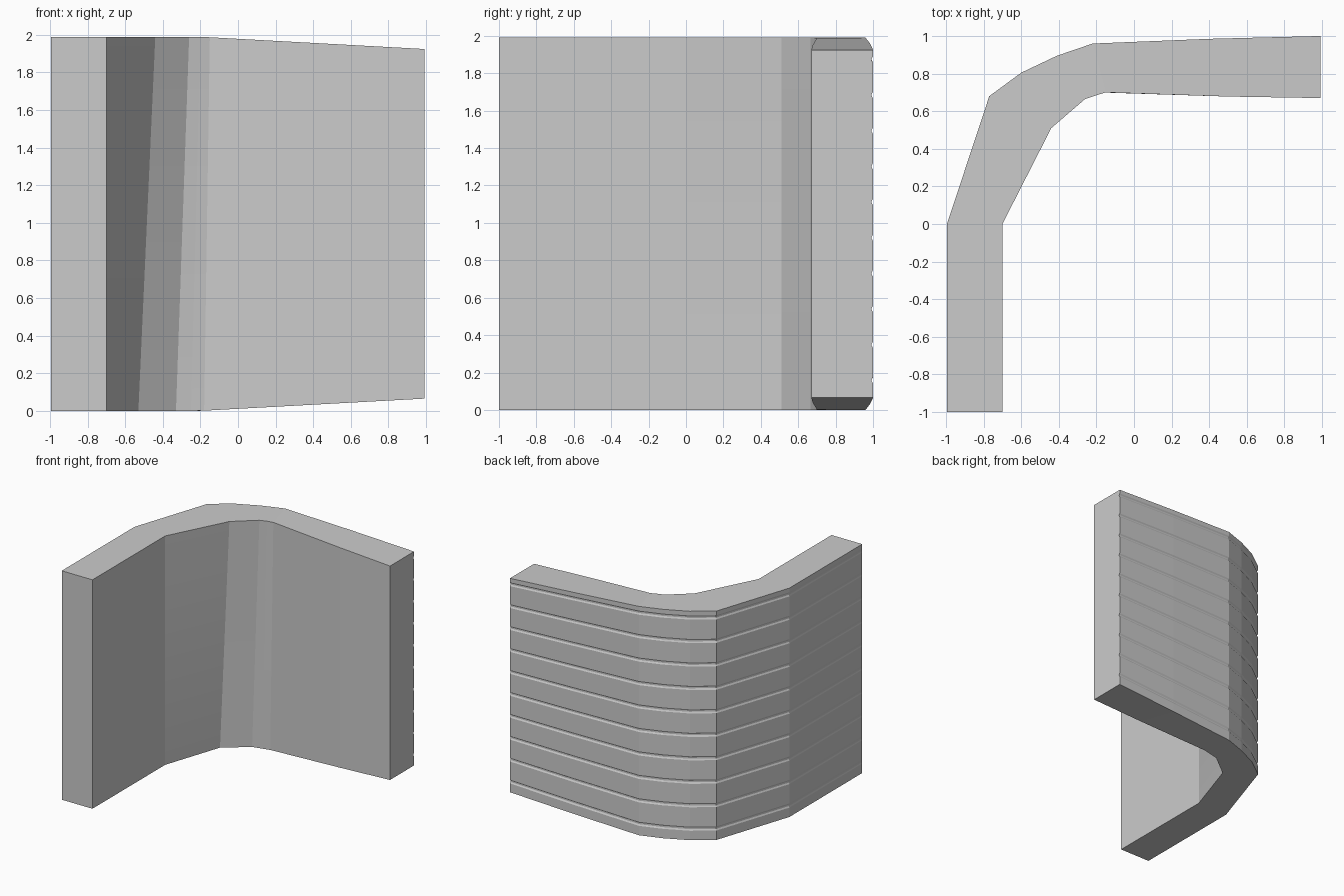
import bpy, bmesh
from mathutils import Vector

if "Cube" in bpy.data.objects:
    bpy.data.objects.remove(bpy.data.objects["Cube"])

HEIGHT = 1.99

# Plan outlines, paired point by point: outside face, inside face (top and foot)
outer = [(-.995, -1), (-.995, 0), (-.77, .68), (-.6, .805),
         (-.41, .895), (-.22, .96), (.4, .985), (.993, 1)]
inner_top = [(-.7, -1), (-.7, 0), (-.44, .51), (-.26, .665),
             (-.2, .685), (-.15, .7), (.5, .678), (.993, .67)]
inner_foot_x = [-.7, -.7, -.53, -.33, -.25, -.18, .5, .993]
groove_depth = [0, .005, .007, .007, .007, .007, .007, .007]

# Height levels: (fraction, groove strength)
levels = [(0, 0)]
for i in range(10):
    c = .05 + i * .1025
    levels += [(c - .009, 0), (c - .003, 1), (c + .003, 1), (c + .009, 0)]
levels.append((1, 0))


def lift(x, t):
    """Height at fraction t, narrowing towards the +x end."""
    inset = .065 * max(0, (x + .2) / 1.19)
    return inset + t * (HEIGHT - 2 * inset)


# Bent wall: stacked rings, with shallow grooves across the outside face
bm = bmesh.new()
rings = []
for t, g in levels:
    out_v, in_v = [], []
    for o, i, fx, d in zip(outer, inner_top, inner_foot_x, groove_depth):
        po = Vector(o)
        pi = Vector((fx + (i[0] - fx) * t, i[1]))
        po += (Vector(i) - po).normalized() * d * g
        out_v.append(bm.verts.new((po.x, po.y, lift(po.x, t))))
        in_v.append(bm.verts.new((pi.x, pi.y, lift(pi.x, t))))
    rings.append(out_v + in_v[::-1])

n = len(rings[0])
for a, b in zip(rings, rings[1:]):
    for k in range(n):
        j = (k + 1) % n
        bm.faces.new((a[k], a[j], b[j], b[k]))

# Top and bottom edges
for ring in (rings[0], rings[-1]):
    for k in range(n // 2 - 1):
        bm.faces.new((ring[k], ring[k + 1], ring[n - 2 - k], ring[n - 1 - k]))

bmesh.ops.recalc_face_normals(bm, faces=bm.faces)
mesh = bpy.data.meshes.new("bent_wall")
bm.to_mesh(mesh)
bm.free()
wall = bpy.data.objects.new("bent_wall", mesh)
bpy.context.collection.objects.link(wall)
